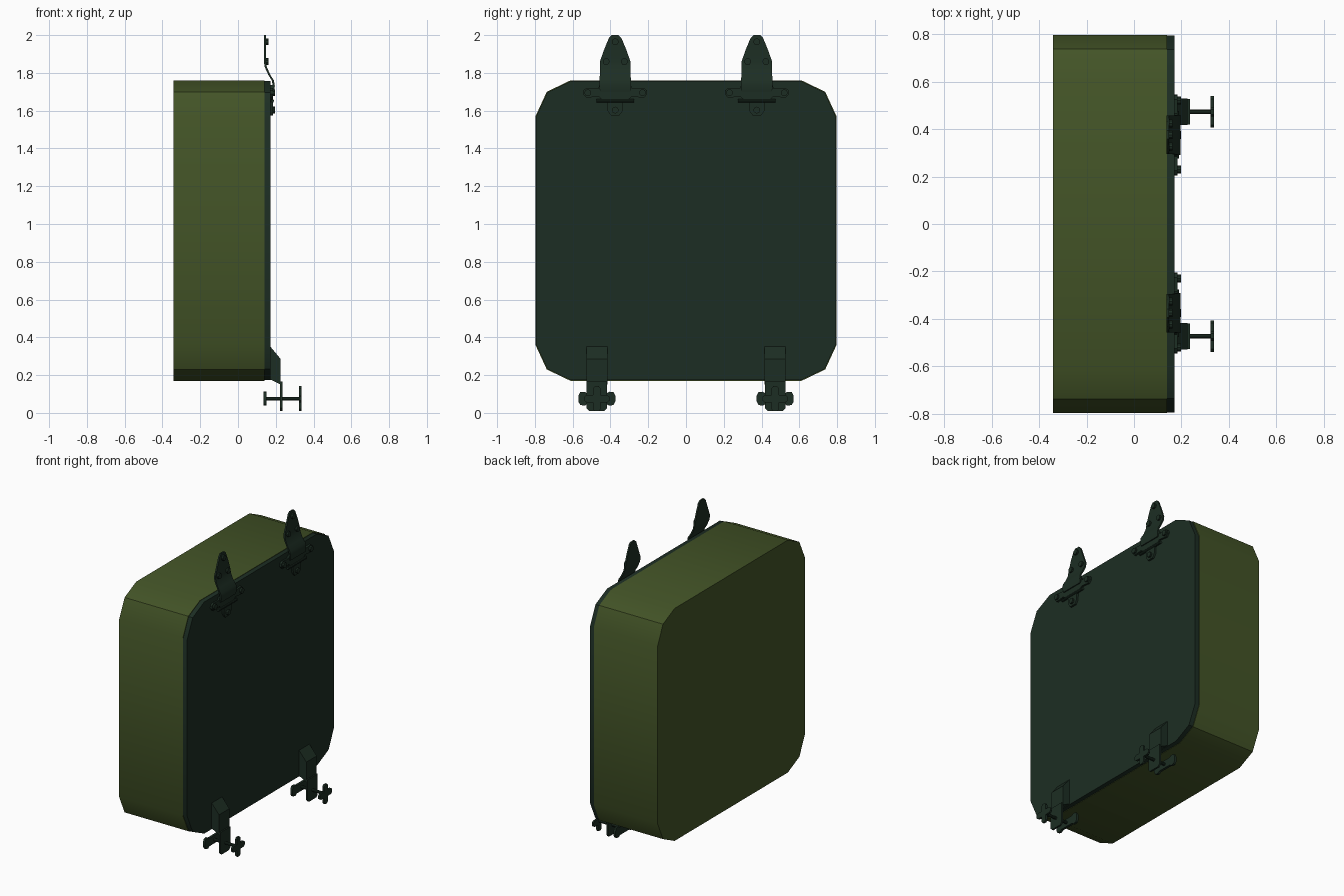
import bpy, bmesh, math
from mathutils import Vector, Matrix

if "Cube" in bpy.data.objects:
    bpy.data.objects.remove(bpy.data.objects["Cube"])


def material(name, rgb):
    m = bpy.data.materials.new(name)
    m.diffuse_color = (*rgb, 1)
    m.use_nodes = True
    m.node_tree.nodes["Principled BSDF"].inputs["Base Color"].default_value = m.diffuse_color
    return m


OLIVE = material("olive_paint", (0.056, 0.088, 0.020))
DARK = material("dark_green_metal", (0.012, 0.027, 0.017))


def finish(bm, name, mat, angle=33):
    bmesh.ops.recalc_face_normals(bm, faces=bm.faces)
    me = bpy.data.meshes.new(name)
    bm.to_mesh(me)
    bm.free()
    ob = bpy.data.objects.new(name, me)
    bpy.context.collection.objects.link(ob)
    me.materials.append(mat)
    bpy.ops.object.select_all(action='DESELECT')
    ob.select_set(True)
    bpy.context.view_layer.objects.active = ob
    bpy.ops.object.shade_smooth_by_angle(angle=math.radians(angle))
    return ob


def extrude(bm, pts, offset):
    """Solid prism: closed outline pushed along offset."""
    face = bm.faces.new([bm.verts.new(p) for p in pts])
    new = bmesh.ops.extrude_face_region(bm, geom=[face], use_keep_orig=True)["geom"]
    bmesh.ops.translate(bm, vec=offset, verts=[v for v in new if isinstance(v, bmesh.types.BMVert)])


def plate(bm, outline, x0, x1):
    """Outline in y, z made thick along x."""
    extrude(bm, [(x0, y, z) for y, z in outline], (x1 - x0, 0, 0))


def rod(bm, a, b, r, sides=10):
    a, b = Vector(a), Vector(b)
    d = b - a
    mat = Matrix.Translation((a + b) / 2) @ d.to_track_quat('Z', 'Y').to_matrix().to_4x4()
    bmesh.ops.create_cone(bm, cap_ends=True, segments=sides, radius1=r, radius2=r,
                          depth=d.length, matrix=mat)


def mirrored(half, cy=0.0):
    """Half outline from top to bottom, completed on the other side of y = cy."""
    return [(cy + y, z) for y, z in half] + [(cy - y, z) for y, z in reversed(half)]


def box_outline(w, h):
    corner = [(w - 0.185, h), (w - 0.06, h - 0.06), (w, h - 0.19)]
    half = corner + [(y, -z) for y, z in reversed(corner)]
    return mirrored([(y, z + 0.965) for y, z in half])


# main case
bm = bmesh.new()
plate(bm, box_outline(0.797, 0.795), -0.342, 0.14)
finish(bm, "case_body", OLIVE)

# lid panel
bm = bmesh.new()
plate(bm, box_outline(0.794, 0.792), 0.14, 0.171)
finish(bm, "case_lid", DARK)

# bent strap stations: x, z, half width
STRAP = [(0.137, 2.0, 0.018), (0.137, 1.985, 0.033), (0.138, 1.93, 0.056),
         (0.137, 1.86, 0.081), (0.142, 1.83, 0.081), (0.160, 1.79, 0.081),
         (0.179, 1.76, 0.084), (0.184, 1.73, 0.084), (0.180, 1.70, 0.08)]
# half of the cross shaped hinge plate
CROSS = [(0.084, 1.735), (0.09, 1.716), (0.15, 1.721), (0.168, 1.708), (0.17, 1.688),
         (0.152, 1.668), (0.088, 1.675), (0.06, 1.65), (0.042, 1.645),
         (0.04, 1.60), (0.022, 1.574)]
# half of the clamp pad, lobed at its ends
PAD = [(0.05, 0.102), (0.065, 0.112), (0.088, 0.11), (0.098, 0.09),
       (0.098, 0.06), (0.088, 0.042), (0.065, 0.038), (0.05, 0.048)]

for side, s in (("left", -1), ("right", 1)):
    # upper hinge strap
    cy = s * 0.375
    bm = bmesh.new()
    rings = [[bm.verts.new((x + dx, cy + k * w, z))
              for dx, k in ((0, -1), (0, 1), (0.011, 1), (0.011, -1))] for x, z, w in STRAP]
    for a, b in zip(rings, rings[1:]):
        for i in range(4):
            j = (i + 1) % 4
            bm.faces.new((a[i], a[j], b[j], b[i]))
    bm.faces.new(rings[0])
    bm.faces.new(rings[-1])
    finish(bm, side + "_hinge_strap", DARK)

    # hinge plate with its pin
    bm = bmesh.new()
    plate(bm, mirrored(CROSS, cy), 0.168, 0.184)
    rod(bm, (0.182, cy - 0.1, 1.652), (0.182, cy + 0.1, 1.652), 0.009)
    finish(bm, side + "_hinge_plate", DARK)

    # rivets
    bm = bmesh.new()
    for x, y, z in ((0.18, -0.145, 1.695), (0.18, 0.145, 1.695), (0.18, 0, 1.603),
                    (0.145, -0.048, 1.86), (0.145, 0.048, 1.86), (0.145, 0, 1.965)):
        rod(bm, (x, cy + y, z), (x + 0.017, cy + y, z), 0.018)
    finish(bm, side + "_hinge_rivets", DARK)

    # lower bracket: wedge block and hanging flange
    cy = s * 0.472
    bm = bmesh.new()
    wedge = [(0.168, 0.355), (0.226, 0.285), (0.226, 0.15), (0.168, 0.178)]
    extrude(bm, [(x, cy - 0.056, z) for x, z in wedge], (0, 0.112, 0))
    tab = [(0.054, 0.165), (0.054, 0.025), (0.04, 0.01)]
    plate(bm, mirrored(tab, cy), 0.223, 0.235)
    finish(bm, side + "_clamp_bracket", DARK)

    # clamp screw and pad
    bm = bmesh.new()
    rod(bm, (0.14, cy, 0.075), (0.33, cy, 0.075), 0.01)
    plate(bm, mirrored(PAD, cy), 0.134, 0.15)
    finish(bm, side + "_clamp_screw", DARK)

    # four lobed turning knob
    bm = bmesh.new()
    knob = []
    for q in range(4):
        for deg, r in ((-45, 0.028), (-20, 0.058), (-9, 0.067), (9, 0.067), (20, 0.058)):
            a = math.radians(deg + q * 90)
            knob.append((cy + r * math.cos(a), 0.075 + r * math.sin(a)))
    plate(bm, knob, 0.322, 0.336)
    finish(bm, side + "_clamp_knob", DARK)
